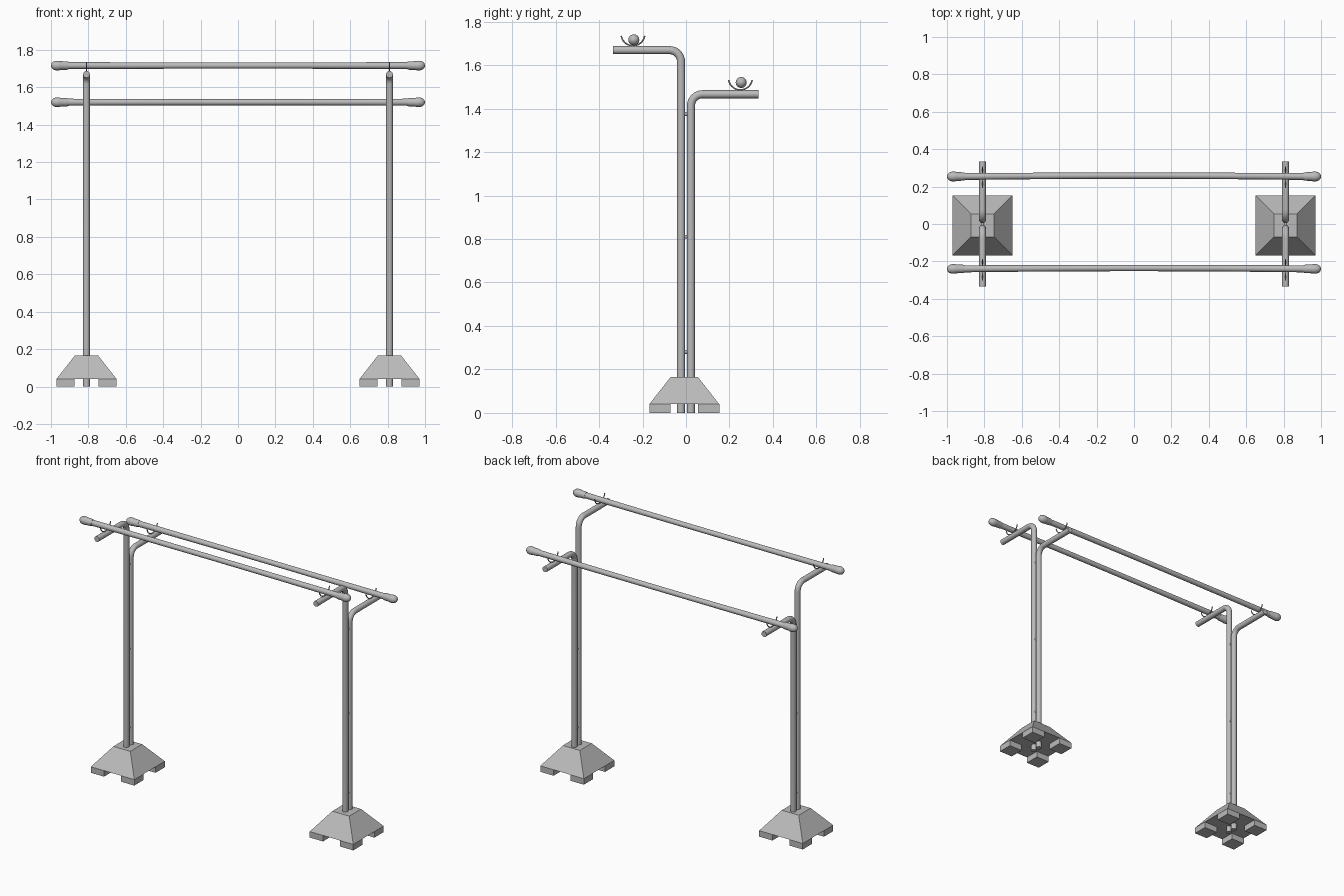
import bpy, bmesh, math
from mathutils import Vector, Matrix

cube = bpy.data.objects.get("Cube")
if cube:
    bpy.data.objects.remove(cube)

grey = bpy.data.materials.new("grey")
grey.use_nodes = True
grey.diffuse_color = (0.5, 0.5, 0.5, 1)
grey.node_tree.nodes["Principled BSDF"].inputs["Base Color"].default_value = (0.5, 0.5, 0.5, 1)


def finish(name, bm, smooth=True):
    bmesh.ops.recalc_face_normals(bm, faces=bm.faces)
    mesh = bpy.data.meshes.new(name)
    bm.to_mesh(mesh)
    bm.free()
    mesh.materials.append(grey)
    obj = bpy.data.objects.new(name, mesh)
    bpy.context.collection.objects.link(obj)
    if smooth:
        bpy.ops.object.select_all(action="DESELECT")
        obj.select_set(True)
        bpy.context.view_layer.objects.active = obj
        bpy.ops.object.shade_smooth_by_angle(angle=math.radians(40))
    return obj


def tube(name, path, radii, sides=16):
    """Sweep a round section along a path, with one radius per point."""
    pts = [Vector(p) for p in path]
    bm = bmesh.new()
    rings = []
    for i, p in enumerate(pts):
        along = (pts[min(i + 1, len(pts) - 1)] - pts[max(i - 1, 0)]).normalized()
        # paths lie in a plane across x, or run along x
        u = Vector((0, 1, 0)) if abs(along.x) > 0.9 else Vector((1, 0, 0))
        v = along.cross(u).normalized()
        u = v.cross(along)
        angles = [math.tau * k / sides for k in range(sides)]
        rings.append([bm.verts.new(p + radii[i] * (u * math.cos(a) + v * math.sin(a))) for a in angles])
    for a, b in zip(rings, rings[1:]):
        for k in range(sides):
            n = (k + 1) % sides
            bm.faces.new((a[k], a[n], b[n], b[k]))
    bm.faces.new(rings[0])
    bm.faces.new(rings[-1])
    return finish(name, bm)


def box(bm, center, size):
    m = Matrix.Translation(center) @ Matrix.Diagonal((*size, 1))
    return bmesh.ops.create_cube(bm, size=1, matrix=m)["verts"]


def arc(x, y, z, r, start, end, steps):
    angles = [math.radians(start + (end - start) * k / steps) for k in range(steps + 1)]
    return [(x, y + r * math.cos(a), z + r * math.sin(a)) for a in angles]


BASE_Y, POST_X, BEND = -0.008, 0.81, 0.053
# name, depth direction, post y, arm height, arm end, bar y, bar height
FRAMES = [
    ("front", -1, -0.023, 1.669, -0.335, -0.24, 1.716),
    ("back", 1, 0.023, 1.466, 0.333, 0.254, 1.52),
]

for side, sx in (("right", -1), ("left", 1)):
    x = sx * POST_X

    # tapered foot block
    bm = bmesh.new()
    for v in box(bm, (x, BASE_Y, 0.1025), (0.322, 0.322, 0.125)):
        if v.co.z > 0.1:
            v.co.x = x + (v.co.x - x) * 0.39
            v.co.y = BASE_Y + (v.co.y - BASE_Y) * 0.39
    finish(side + "_base", bm, False)

    # corner feet
    bm = bmesh.new()
    for fx in (-1, 1):
        for fy in (-1, 1):
            box(bm, (x + fx * 0.112, BASE_Y + fy * 0.112, 0.02), (0.098, 0.098, 0.04))
    finish(side + "_base_feet", bm, False)

    for end, d, post_y, arm_z, arm_end, bar_y, bar_z in FRAMES:
        # bent post with its arm
        start = 180 if d > 0 else 0
        bend = arc(x, post_y + d * BEND, arm_z - BEND, BEND, start, 90, 8)
        path = [(x, post_y, 0)] + bend + [(x, arm_end, arm_z)]
        tube(f"{side}_{end}_post", path, [0.0185] * len(path))
        # wire cradle under the bar
        path = arc(x, bar_y - 0.004, arm_z + 0.075, 0.055, 190, 350, 14)
        tube(f"{side}_{end}_cradle", path, [0.0035] * len(path), 8)

    # pins joining the two posts
    for n, z in enumerate((0.28, 0.81, 1.375)):
        tube(f"{side}_pin_{n + 1}", [(x, -0.012, z), (x, 0.012, z)], [0.009] * 2, 10)

CAP = [(0.905, 0.020), (0.915, 0.0225), (0.95, 0.0235), (0.955, 0.0255),
       (0.975, 0.0255), (0.988, 0.021), (0.996, 0.013), (1.0, 0.003)]
for end, d, post_y, arm_z, arm_end, bar_y, bar_z in FRAMES:
    # long bar, slightly slimmer and bowed in the middle
    path, radii = [], []
    for k in range(17):
        t = -1 + k / 8
        path.append((t * 0.95, bar_y + 0.004 * (1 - t * t), bar_z))
        radii.append(0.0165 + 0.0025 * t * t)
    tube(end + "_bar", path, radii)
    # rounded end caps
    for side, sx in (("right", -1), ("left", 1)):
        tube(f"{end}_bar_{side}_cap", [(sx * px, bar_y, bar_z) for px, r in CAP], [r for px, r in CAP])
